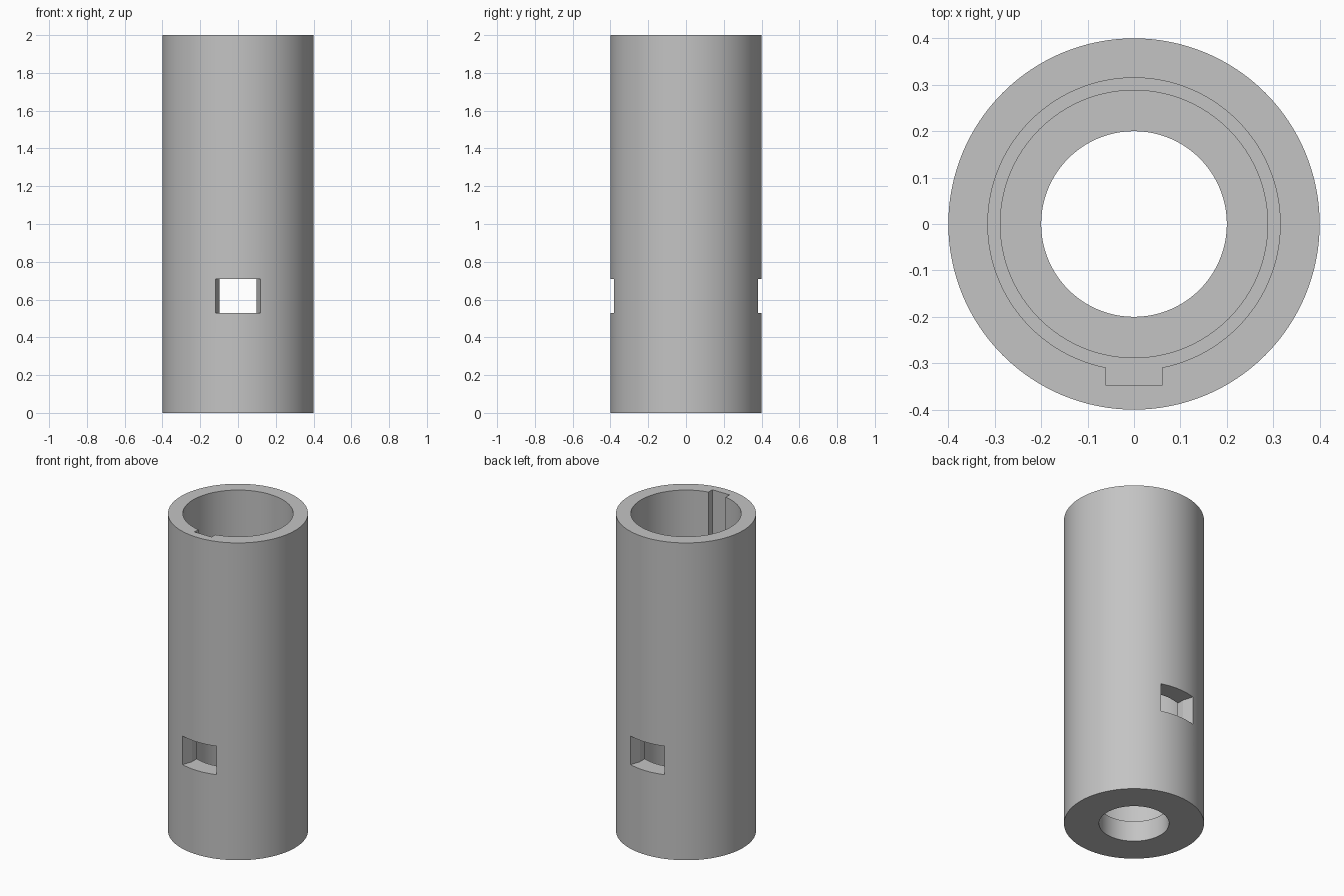
import bpy
import bmesh
from math import radians
from mathutils import Matrix, Vector

cube = bpy.data.objects.get("Cube")
if cube:
    bpy.data.objects.remove(cube, do_unlink=True)

# Sizes
OUTER, BORE_TOP, BORE_MID, HOLE = 0.4, 0.315, 0.288, 0.2
HEIGHT, LEDGE, FLOOR = 2.0, 1.2, 0.13
WIN_LOW, WIN_HIGH = 0.53, 0.71

gray = bpy.data.materials.new("plain gray")
gray.use_nodes = True
color = (0.55, 0.55, 0.55, 1)
gray.diffuse_color = color
gray.node_tree.nodes["Principled BSDF"].inputs["Base Color"].default_value = color


def make_object(name, bm):
    bmesh.ops.recalc_face_normals(bm, faces=bm.faces)
    mesh = bpy.data.meshes.new(name)
    bm.to_mesh(mesh)
    bm.free()
    mesh.materials.append(gray)
    obj = bpy.data.objects.new(name, mesh)
    bpy.context.collection.objects.link(obj)
    return obj


def revolve(name, profile, steps=128):
    """Turn a closed (radius, height) profile around z."""
    bm = bmesh.new()
    verts = [bm.verts.new((r, 0, z)) for r, z in profile]
    edges = [bm.edges.new((v, verts[i - 1])) for i, v in enumerate(verts)]
    bmesh.ops.spin(bm, geom=verts + edges, axis=(0, 0, 1), cent=(0, 0, 0),
                   angle=radians(360), steps=steps)
    bmesh.ops.remove_doubles(bm, verts=bm.verts, dist=1e-5)
    return make_object(name, bm)


def prism(name, outline, low, high, turn=0):
    """Extrude an (x, y) outline from low to high."""
    bm = bmesh.new()
    face = bm.faces.new([bm.verts.new((x, y, low)) for x, y in outline])
    top = bmesh.ops.extrude_face_region(bm, geom=[face])["geom"]
    bmesh.ops.translate(bm, vec=Vector((0, 0, high - low)),
                        verts=[v for v in top if isinstance(v, bmesh.types.BMVert)])
    bmesh.ops.rotate(bm, verts=bm.verts, matrix=Matrix.Rotation(radians(turn), 3, "Z"))
    return make_object(name, bm)


# Stepped tube with a pierced floor
tube = revolve("tube", [
    (OUTER, 0), (OUTER, HEIGHT), (BORE_TOP, HEIGHT), (BORE_TOP, LEDGE),
    (BORE_MID, LEDGE), (BORE_MID, FLOOR), (HOLE, FLOOR), (HOLE, 0)])

# Keyway in the upper bore, down to the ledge
key = [(-0.06, -0.348), (0.06, -0.348), (0.06, -0.25), (-0.06, -0.25)]
cutters = [prism("keyway_cutter", key, LEDGE, HEIGHT + 0.1)]

# Flared windows through the front and back walls
half = [(0.098, -0.2), (0.098, -0.318), (0.136, -0.44)]
window = half + [(-x, y) for x, y in reversed(half)]
for name, turn in (("front", 0), ("back", 180)):
    cutters.append(prism(name + "_window_cutter", window, WIN_LOW, WIN_HIGH, turn))

bpy.context.view_layer.objects.active = tube
tube.select_set(True)
for cutter in cutters:
    mod = tube.modifiers.new(cutter.name, "BOOLEAN")
    mod.operation = "DIFFERENCE"
    mod.solver = "EXACT"
    mod.object = cutter
    bpy.ops.object.modifier_apply(modifier=mod.name)
    bpy.data.objects.remove(cutter, do_unlink=True)

bpy.ops.object.shade_smooth_by_angle(angle=radians(15))
